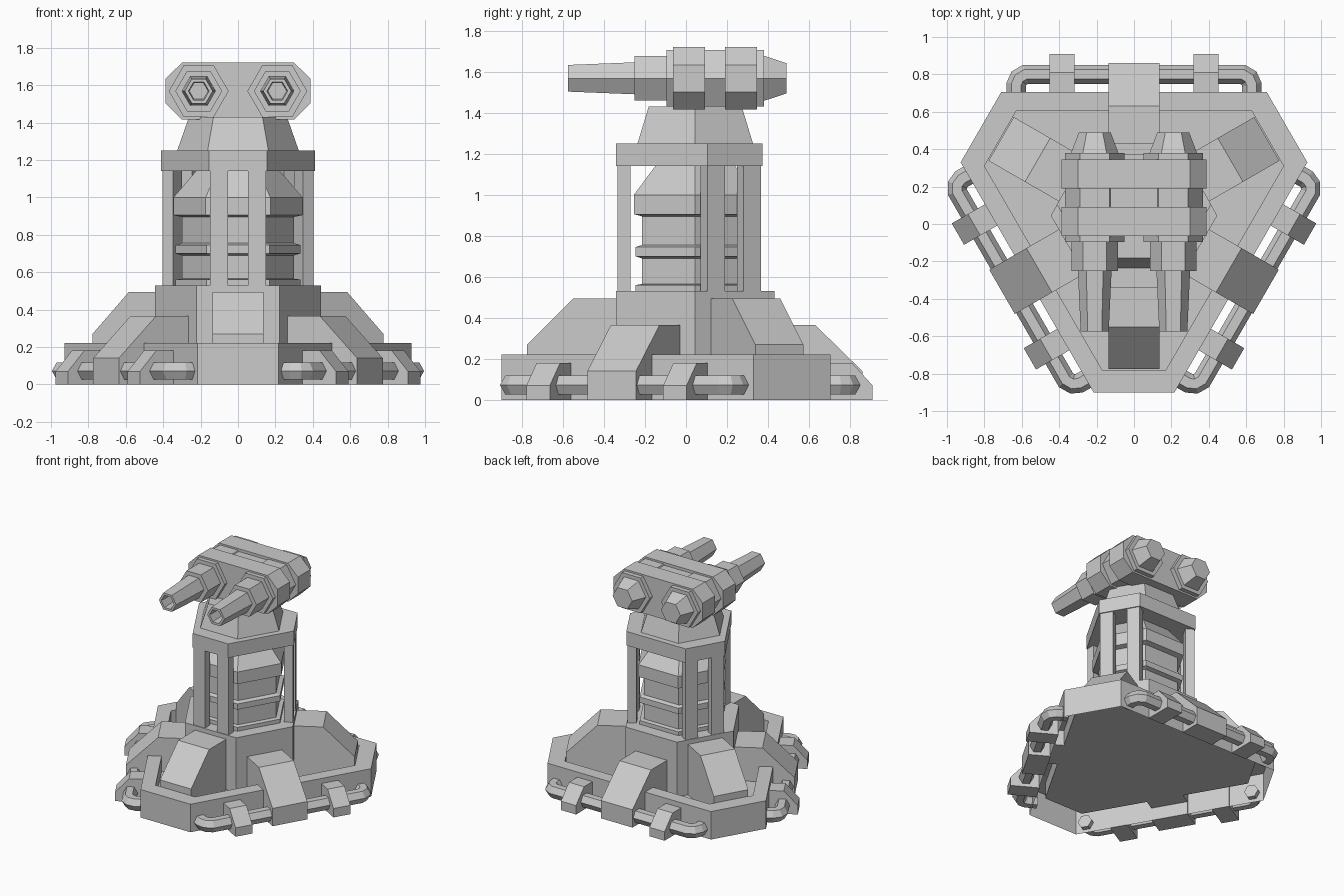
import bpy, bmesh
from math import sin, cos, radians, sqrt
from mathutils import Vector

if "Cube" in bpy.data.objects:
    bpy.data.objects.remove(bpy.data.objects["Cube"])

CY = 0.045                      # centre of the three-fold symmetry
LONG = (90, 210, 330)           # directions of the long base sides
SHORT = (270, 30, 150)          # directions of the cut corners


def make(name, verts, faces):
    bm = bmesh.new()
    vs = [bm.verts.new(v) for v in verts]
    for f in faces:
        bm.faces.new([vs[i] for i in f])
    bmesh.ops.recalc_face_normals(bm, faces=bm.faces)
    me = bpy.data.meshes.new(name)
    bm.to_mesh(me)
    bm.free()
    ob = bpy.data.objects.new(name, me)
    bpy.context.collection.objects.link(ob)
    return ob


def loft(name, rings, start=True, end=True):
    """Skin a list of equal point rings, optionally capped."""
    n = len(rings[0])
    verts = [p for r in rings for p in r]
    faces = [(k * n + i, k * n + (i + 1) % n, (k + 1) * n + (i + 1) % n, (k + 1) * n + i)
             for k in range(len(rings) - 1) for i in range(n)]
    if start:
        faces.append(tuple(reversed(range(n))))
    if end:
        faces.append(tuple(range(len(verts) - n, len(verts))))
    return make(name, verts, faces)


def tri(short, long, z):
    """Triangle with cut corners, given the distances of its short and long sides."""
    h = (long - short / 2) * 2 / sqrt(3)
    pts = []
    for k in range(3):
        c, s = cos(radians(120 * k)), sin(radians(120 * k))
        for x in (-h, h):
            pts.append((x * c + short * s, x * s - short * c + CY, z))
    return pts


def hexa(radius, z):
    a = radius * sqrt(3) / 2
    return tri(a, a, z)


def polar(angle, r, t, z):
    """Point at distance r along a direction, t sideways."""
    c, s = cos(radians(angle)), sin(radians(angle))
    return Vector((r * c - t * s, r * s + t * c + CY, z))


def prism(name, angle, profile, half, t=0):
    return loft(name, [[polar(angle, r, t + d, z) for r, z in profile] for d in (-half, half)])


# Base tray, open underneath, with a raised rim
loft("base_tray", [tri(.945, .66, 0), tri(.945, .66, .22),
                   tri(.825, .56, .22), tri(.825, .56, .10)], start=False)

# Hexagonal pedestal
loft("pedestal", [hexa(.445, .10), hexa(.445, .53)])

# Buttresses on the corners
for a in SHORT:
    prism("corner_buttress", a, [(.36, .10), (.82, .10), (.82, .27), (.595, .495), (.36, .495)], .135)

# Braces, clamps and rails on the long sides
for a in LONG:
    prism("side_brace", a, [(.36, .10), (.655, .10), (.655, 0), (.815, 0), (.815, .14),
                            (.585, .365), (.36, .365)], .137)
    for t in (-.385, .385):
        prism("rail_clamp", a, [(.655, 0), (.865, 0), (.865, .07), (.765, .18), (.655, .18)], .066, t)
    path = [(-.63, .62), (-.63, .70), (-.615, .735), (-.58, .755)]
    path = [Vector(p) for p in path + [(-t, r) for t, r in reversed(path)]]
    rings = []
    for i, p in enumerate(path):
        d1 = (p - path[max(i - 1, 0)]).normalized()
        d2 = (path[min(i + 1, len(path) - 1)] - p).normalized()
        d = (d1 + d2).normalized()
        n = Vector((-d.y, d.x))
        rings.append([polar(a, p.y + n.y * .053 * cos(radians(q)), p.x + n.x * .053 * cos(radians(q)),
                            .072 + .053 * sin(radians(q))) for q in range(0, 360, 60)])
    loft("side_rail", rings)

# Ribbed core of the column
core = [(.335, .53), (.335, .56), (.30, .565), (.30, .69), (.335, .70), (.335, .745),
        (.30, .755), (.30, .895), (.345, .905), (.345, 1.0), (.225, 1.14)]
loft("column_core", [hexa(r, z) for r, z in core])

# Paired posts, top frame and cap
for a in SHORT:
    for t in (-.102, .102):
        prism("column_post", a, [(.315, .52), (.38, .52), (.38, 1.15), (.315, 1.15)], .049, t)
loft("column_frame", [tri(.387, .327, 1.14), tri(.387, .327, 1.25)])
loft("column_cap", [hexa(.325, 1.25), hexa(.262, 1.43)])

# Twin gun barrels with hollow muzzles
GZ = 1.568
gun = [(.05, -.46), (.055, -.575), (.075, -.575), (.09, -.25), (.125, -.25), (.125, -.095),
       (.16, -.095), (.16, .38), (.127, .38), (.085, .49)]
for x in (-.21, .21):
    loft("gun_barrel", [[(x + r * cos(radians(q)), y, GZ + r * sin(radians(q)))
                         for q in range(0, 360, 60)] for r, y in gun])

# Block between the guns and two clamping bands
loft("gun_block", [[(-.21, y, GZ - .13), (.21, y, GZ - .13), (.21, y, GZ + .13), (-.21, y, GZ + .13)]
                   for y in (-.06, .34)])
band = [(-.3, -.152), (.3, -.152), (.387, -.066), (.387, .066),
        (.3, .152), (-.3, .152), (-.387, .066), (-.387, -.066)]
for y0, y1 in ((-.063, .092), (.19, .345)):
    loft("gun_band", [[(x, y, GZ + z) for x, z in band] for y in (y0, y1)])
